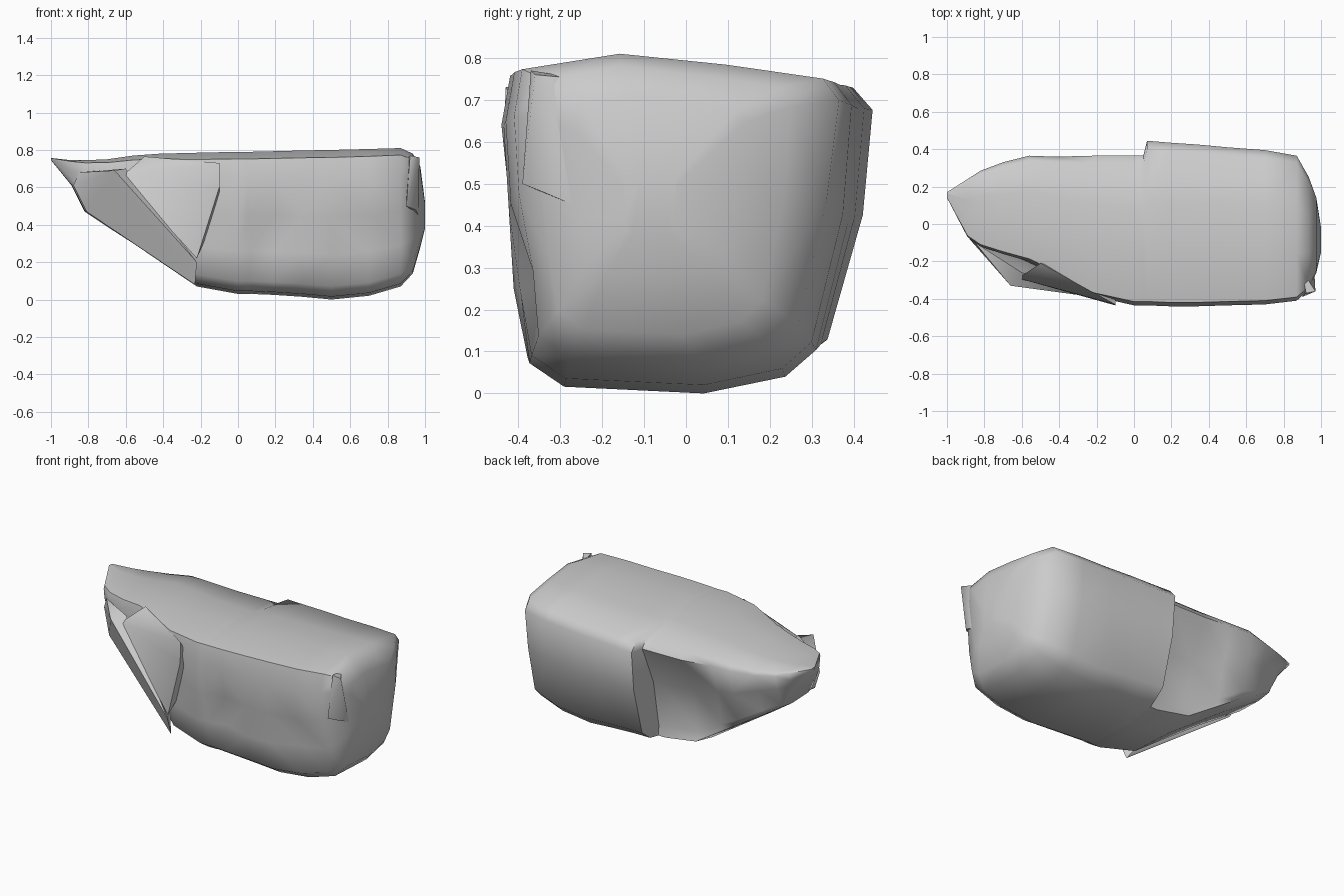
import bpy, bmesh

def finish(bm, name, angle):
    bmesh.ops.recalc_face_normals(bm, faces=bm.faces[:])
    mesh = bpy.data.meshes.new(name)
    bm.to_mesh(mesh)
    bm.free()
    obj = bpy.data.objects.new(name, mesh)
    bpy.context.collection.objects.link(obj)
    bpy.ops.object.select_all(action='DESELECT')
    obj.select_set(True)
    bpy.context.view_layer.objects.active = obj
    bpy.ops.object.shade_smooth_by_angle(angle=angle)
    return obj

# Cross-section in unit space: across (-1 front, 1 back), height (0 to 1)
RING = [(-.95, .95), (-.35, 1), (.3, .965), (.9, .92), (1, .85), (.95, .52),
        (.77, .13), (.6, .05), (.15, 0), (-.65, .02), (-.85, .09),
        (-.93, .3), (-.97, .55), (-1, .8)]

# Stations: x, front y, back y, bottom z, top z, low/mid front dent, back dent
STATIONS = [
    (-1.0, .14, .17, .745, .757, 1, 1, 1),
    (-.89, -.07, .24, .61, .745, 1, 1, 1),
    (-.82, -.12, .285, .47, .745, 1, 1, .9),
    (-.70, -.16, .33, .39, .75, 1, 1, .82),
    (-.56, -.20, .365, .30, .77, 1.1, 1.06, .93),
    (-.42, -.27, .36, .205, .78, 1, .96, .8),
    (-.22, -.385, .365, .07, .785, .96, .93, .7),
    (.0, -.435, .365, .03, .79, .98, 1, .74),
    (.05, -.435, .365, .03, .79, .96, .98, .76),
    (.07, -.435, .445, .03, .79, .96, .97, 1),
    (.19, -.44, .435, .025, .793, .88, .93, 1),
    (.34, -.44, .425, .015, .797, 1, .98, 1),
    (.50, -.435, .41, 0, .80, .97, 1, 1),
    (.70, -.43, .395, .02, .805, .86, 1, 1),
    (.87, -.41, .365, .07, .81, .95, 1, .97),
    (.935, -.35, .25, .14, .78, 1, 1, 1),
    (.975, -.26, .14, .28, .71, 1, 1, 1),
    (1.0, -.15, -.02, .38, .52, 1, 1, 1),
]

# Main boulder: loft through the stations, stepping out at the back
bm = bmesh.new()
rings = []
for x, y0, y1, z0, z1, low, mid, back in STATIONS:
    dent = {11: low, 12: mid, 5: back, 6: back}
    c = (min(y1, .39) + y0) / 2
    ring = []
    for i, (s, t) in enumerate(RING):
        half = y1 - c if s > 0 else c - y0
        ring.append(bm.verts.new((x, c + s * half * dent.get(i, 1),
                                  z0 + t * (z1 - z0))))
    rings.append(ring)
n = len(RING)
for a, b in zip(rings, rings[1:]):
    for i in range(n):
        j = (i + 1) % n
        bm.faces.new((a[i], a[j], b[j], b[i]))
bm.faces.new(rings[0])
bm.faces.new(rings[-1])
bmesh.ops.triangulate(bm, faces=bm.faces[:])
finish(bm, "boulder", 1.0)

# Broken flakes clinging to the sides
def flake(name, points):
    bm = bmesh.new()
    for p in points:
        bm.verts.new(p)
    bmesh.ops.convex_hull(bm, input=bm.verts[:])
    finish(bm, name, 1.0)

flake("front_left_flake", [(-.66, -.33, .69), (-.60, -.26, .70), (-.85, -.10, .68),
                           (-.88, -.08, .61), (-.81, -.13, .47), (-.22, -.39, .2),
                           (-.23, -.34, .08), (-.3, -.25, .2), (-.65, -.12, .5)])
flake("front_left_wedge", [(-.5, -.21, .765), (-.1, -.43, .73), (-.1, -.435, .6),
                           (-.22, -.385, .22), (-.62, -.29, .66), (-.45, -.2, .5),
                           (-.1, -.3, .5)])
flake("right_front_chip", [(.97, -.36, .76), (.92, -.37, .77), (.95, -.34, .48),
                           (.9, -.39, .5), (.9, -.25, .75), (.965, -.27, .45)])
